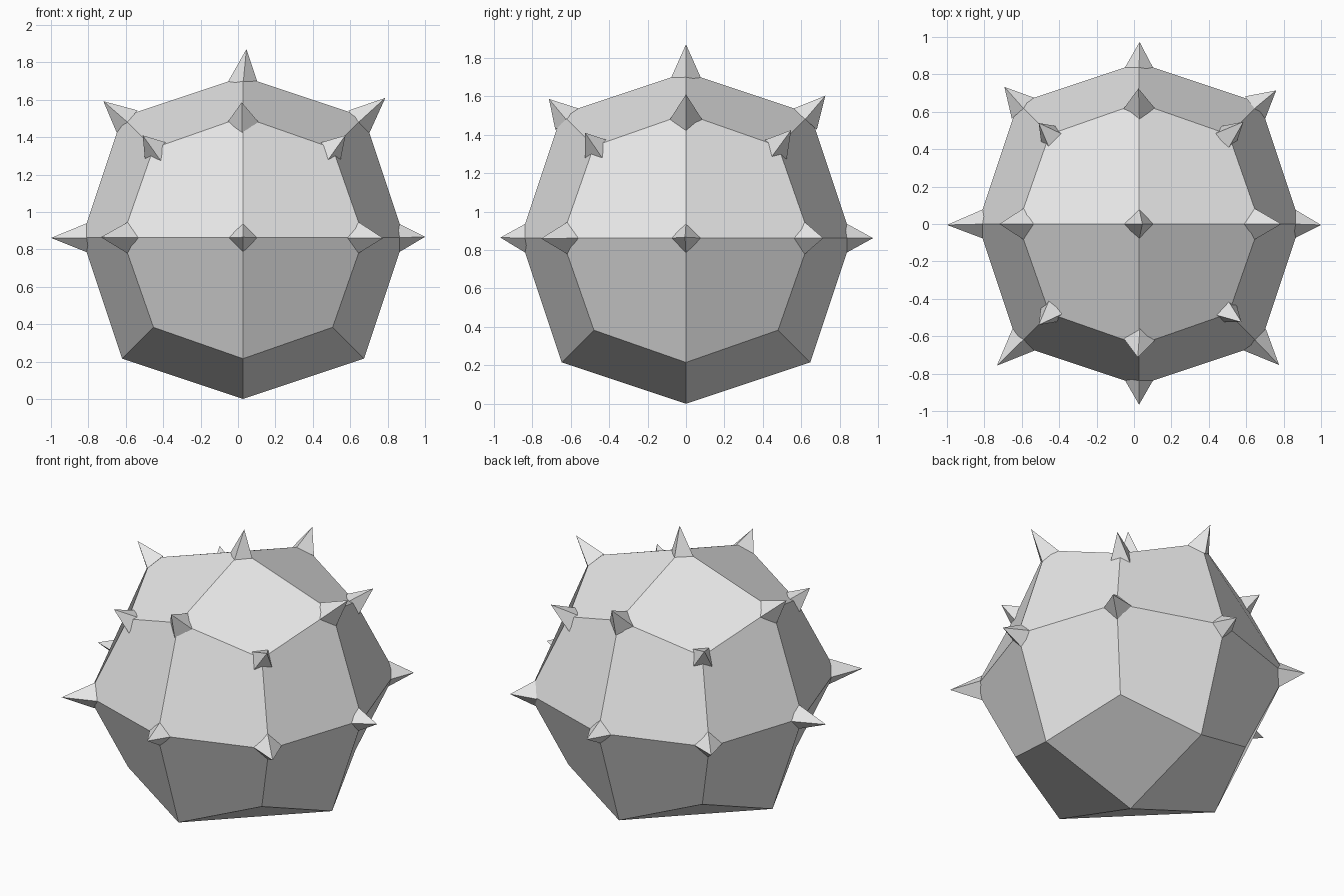
import bpy, bmesh, math
from mathutils import Vector, Matrix

cube = bpy.data.objects.get("Cube")
if cube:
    bpy.data.objects.remove(cube, do_unlink=True)

CENTRE = Vector((0.027, 0, 0.862))
HALF = 0.862


def make_material(name, colour):
    mat = bpy.data.materials.new(name)
    mat.use_nodes = True
    mat.diffuse_color = colour
    mat.node_tree.nodes["Principled BSDF"].inputs["Base Color"].default_value = colour
    return mat


GREY = make_material("light grey", (0.8, 0.8, 0.8, 1))


def add_object(name, bm):
    mesh = bpy.data.meshes.new(name)
    bm.to_mesh(mesh)
    bm.free()
    mesh.materials.append(GREY)
    obj = bpy.data.objects.new(name, mesh)
    bpy.context.collection.objects.link(obj)
    return obj


# Faceted body: a cube rounded by one subdivision step
bm = bmesh.new()
bmesh.ops.create_cube(bm, size=2 * HALF)
body = add_object("body", bm)
body.location = CENTRE
rounding = body.modifiers.new("rounding", "SUBSURF")
rounding.levels = rounding.render_levels = 1
rounding.use_limit_surface = False


def add_spike(name, direction, tip):
    """Four-sided spike rooted just under the body corner in this direction."""
    sides = sum(abs(c) for c in direction)
    reach = HALF * {1: 1, 2: 0.75, 3: 0.5556}[sides]
    corner = Vector(direction) * reach
    base = CENTRE + corner - corner.normalized() * 0.04
    axis = Vector(tip) - base
    turn = math.radians(45 if sides == 3 else 0)
    bm = bmesh.new()
    bmesh.ops.create_cone(bm, cap_ends=True, segments=4, radius1=0.083, radius2=0,
                          depth=axis.length)
    bmesh.ops.remove_doubles(bm, verts=bm.verts, dist=0.0001)
    place = (Matrix.Translation(base) @ axis.to_track_quat("Z", "Y").to_matrix().to_4x4()
             @ Matrix.Rotation(turn, 4, "Z") @ Matrix.Translation((0, 0, axis.length / 2)))
    bmesh.ops.transform(bm, matrix=place, verts=bm.verts)
    return add_object(name, bm)


# Spikes on the upper half and around the middle: name, corner, tip
SPIKES = [
    ("top_spike", (0, 0, 1), (0.045, 0, 1.87)),
    ("right_spike", (-1, 0, 0), (-1.0, -0.005, 0.861)),
    ("left_spike", (1, 0, 0), (1.0, -0.005, 0.867)),
    ("front_spike", (0, -1, 0), (0.027, -0.966, 0.865)),
    ("back_spike", (0, 1, 0), (0.03, 0.973, 0.862)),
    ("upper_right_spike", (-1, 0, 1), (-0.72, 0, 1.592)),
    ("upper_left_spike", (1, 0, 1), (0.788, 0, 1.61)),
    ("upper_front_spike", (0, -1, 1), (0.02, -0.713, 1.586)),
    ("upper_back_spike", (0, 1, 1), (0.024, 0.725, 1.603)),
    ("front_right_spike", (-1, -1, 0), (-0.733, -0.757, 0.865)),
    ("front_left_spike", (1, -1, 0), (0.776, -0.754, 0.86)),
    ("back_right_spike", (-1, 1, 0), (-0.693, 0.733, 0.862)),
    ("back_left_spike", (1, 1, 0), (0.76, 0.714, 0.862)),
    ("upper_front_right_spike", (-1, -1, 1), (-0.51, -0.54, 1.41)),
    ("upper_front_left_spike", (1, -1, 1), (0.575, -0.525, 1.41)),
    ("upper_back_right_spike", (-1, 1, 1), (-0.51, 0.54, 1.41)),
    ("upper_back_left_spike", (1, 1, 1), (0.586, 0.547, 1.424)),
]
for name, direction, tip in SPIKES:
    add_spike(name, direction, tip)
